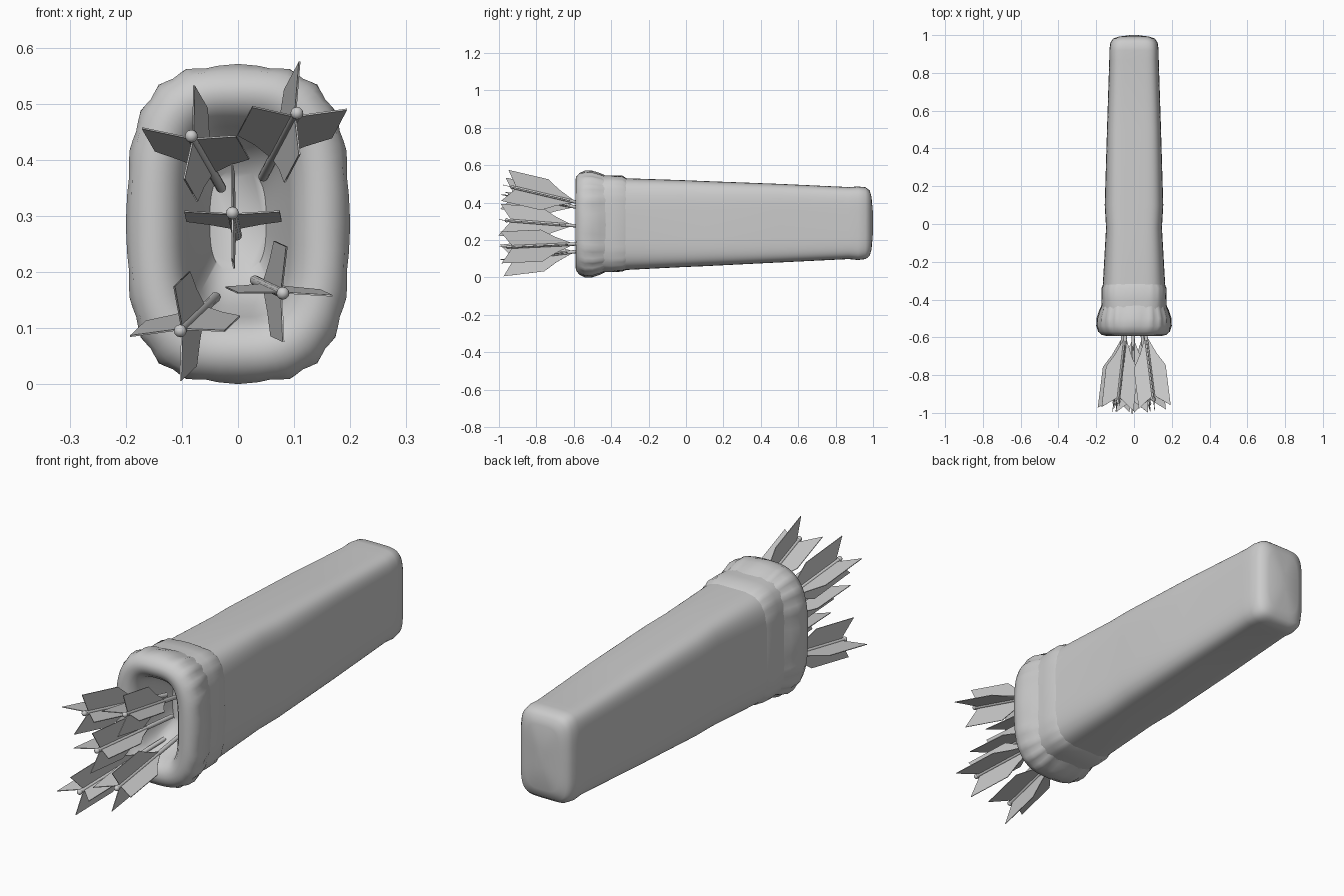
import bpy, bmesh, math
from mathutils import Vector, Matrix

if "Cube" in bpy.data.objects:
    bpy.data.objects.remove(bpy.data.objects["Cube"], do_unlink=True)

grey = bpy.data.materials.new("plain_grey")
grey.use_nodes = True
grey.diffuse_color = (0.6, 0.6, 0.6, 1)
grey.node_tree.nodes["Principled BSDF"].inputs["Base Color"].default_value = (0.6, 0.6, 0.6, 1)


def finish(name, bm, angle=None):
    bmesh.ops.recalc_face_normals(bm, faces=bm.faces)
    mesh = bpy.data.meshes.new(name)
    bm.to_mesh(mesh)
    bm.free()
    mesh.materials.append(grey)
    obj = bpy.data.objects.new(name, mesh)
    bpy.context.collection.objects.link(obj)
    if angle:
        bpy.ops.object.select_all(action='DESELECT')
        obj.select_set(True)
        bpy.context.view_layer.objects.active = obj
        bpy.ops.object.shade_smooth_by_angle(angle=math.radians(angle))
    return obj


def rounded_ring(bm, y, half_w, low, high, power, ripple, count=80):
    """Rounded rectangle across the y axis, with an optional wavy edge."""
    mid, half_h = (low + high) / 2, (high - low) / 2
    ring = []
    for i in range(count):
        t = 2 * math.pi * i / count
        c, s = math.cos(t), math.sin(t)
        wave = 1 + ripple * math.cos(20 * t)
        x = math.copysign(abs(c) ** (2 / power), c) * half_w * wave
        z = math.copysign(abs(s) ** (2 / power), s) * half_h * wave
        ring.append(bm.verts.new((x, y, mid + z)))
    return ring


def loft(name, sections, cap_start=False, cap_end=False):
    bm = bmesh.new()
    rings = [rounded_ring(bm, *s) for s in sections]
    for a, b in zip(rings, rings[1:]):
        for i in range(len(a)):
            j = (i + 1) % len(a)
            bm.faces.new((a[i], a[j], b[j], b[i]))
    if cap_start:
        bm.faces.new(rings[0])
    if cap_end:
        bm.faces.new(rings[-1])
    return finish(name, bm, 60)


# Tapered case: y, half width, bottom, top, squareness, ripple
loft("quiver_body", [
    (-0.45, 0.165, 0.04, 0.53, 4, 0),
    (-0.32, 0.165, 0.04, 0.53, 4, 0),
    (-0.02, 0.148, 0.055, 0.52, 4.5, 0),
    (0.10, 0.155, 0.06, 0.515, 4.5, 0),
    (0.50, 0.143, 0.08, 0.50, 5, 0),
    (0.87, 0.131, 0.098, 0.483, 5, 0),
    (0.92, 0.131, 0.093, 0.486, 5, 0),
    (0.96, 0.125, 0.098, 0.482, 5, 0),
    (0.982, 0.11, 0.115, 0.465, 5, 0),
    (0.992, 0.08, 0.15, 0.43, 4, 0),
    (1.0, 0.02, 0.24, 0.34, 3, 0),
], cap_end=True)

# Raised band joining the case and the padded rim
loft("rim_band", [
    (-0.31, 0.160, 0.045, 0.525, 4, 0),
    (-0.34, 0.171, 0.033, 0.542, 4, 0.008),
    (-0.40, 0.172, 0.028, 0.545, 4, 0),
    (-0.48, 0.172, 0.028, 0.545, 3.5, 0),
])

# Padded rim rolling over into the funnel-shaped pocket
loft("padded_rim", [
    (-0.42, 0.168, 0.035, 0.54, 3.6, 0),
    (-0.46, 0.183, 0.018, 0.554, 3.3, 0.015),
    (-0.50, 0.196, 0.005, 0.566, 3.1, 0.015),
    (-0.54, 0.198, 0.003, 0.568, 3, 0.01),
    (-0.57, 0.190, 0.014, 0.558, 3, 0),
    (-0.587, 0.170, 0.036, 0.538, 3, 0),
    (-0.592, 0.148, 0.06, 0.518, 3.1, 0),
    (-0.583, 0.122, 0.088, 0.493, 3.3, 0),
    (-0.56, 0.102, 0.108, 0.472, 3.5, 0),
    (-0.53, 0.093, 0.12, 0.46, 3.5, 0),
    (-0.47, 0.08, 0.14, 0.44, 3.5, 0),
    (-0.38, 0.05, 0.20, 0.38, 3, 0),
], cap_end=True)


def arrow(name, nock, end, roll):
    nock, end = Vector(nock), Vector(end)
    length = (end - nock).length
    bm = bmesh.new()
    # Shaft and round nock, along local z from the nock
    bmesh.ops.create_cone(bm, cap_ends=True, segments=12, radius1=0.009, radius2=0.009,
                          depth=length, matrix=Matrix.Translation((0, 0, length / 2)))
    bmesh.ops.create_uvsphere(bm, u_segments=12, v_segments=8, radius=0.0115)
    # Four swept feathers
    outline = [(0.007, 0.02), (0.085, -0.04), (0.085, 0.18), (0.045, 0.25), (0.007, 0.34)]
    thick = 0.0015
    for k in range(4):
        turn = Matrix.Rotation(k * math.pi / 2 + math.radians(roll), 3, 'Z')
        sides = [[bm.verts.new(turn @ Vector((r, d, a))) for r, a in outline]
                 for d in (-thick, thick)]
        bm.faces.new(sides[0])
        bm.faces.new(sides[1][::-1])
        for i in range(len(outline)):
            j = (i + 1) % len(outline)
            bm.faces.new((sides[0][i], sides[0][j], sides[1][j], sides[1][i]))
    # Aim the shaft while keeping the feathers level
    z = (end - nock).normalized()
    x = (Vector((1, 0, 0)) - z * z.x).normalized()
    aim = Matrix((x, z.cross(x), z)).transposed().to_4x4()
    bm.transform(Matrix.Translation(nock) @ aim)
    return finish(name, bm, 35)


arrow("arrow_upper_right", (-0.083, -0.94, 0.442), (-0.03, -0.45, 0.35), 6)
arrow("arrow_upper_left", (0.105, -0.93, 0.483), (0.045, -0.45, 0.37), 0)
arrow("arrow_centre", (-0.01, -0.958, 0.305), (-0.002, -0.45, 0.265), 0)
arrow("arrow_lower_left", (0.08, -0.95, 0.162), (0.03, -0.45, 0.185), 2)
arrow("arrow_lower_right", (-0.103, -0.945, 0.095), (-0.04, -0.45, 0.155), -4)
